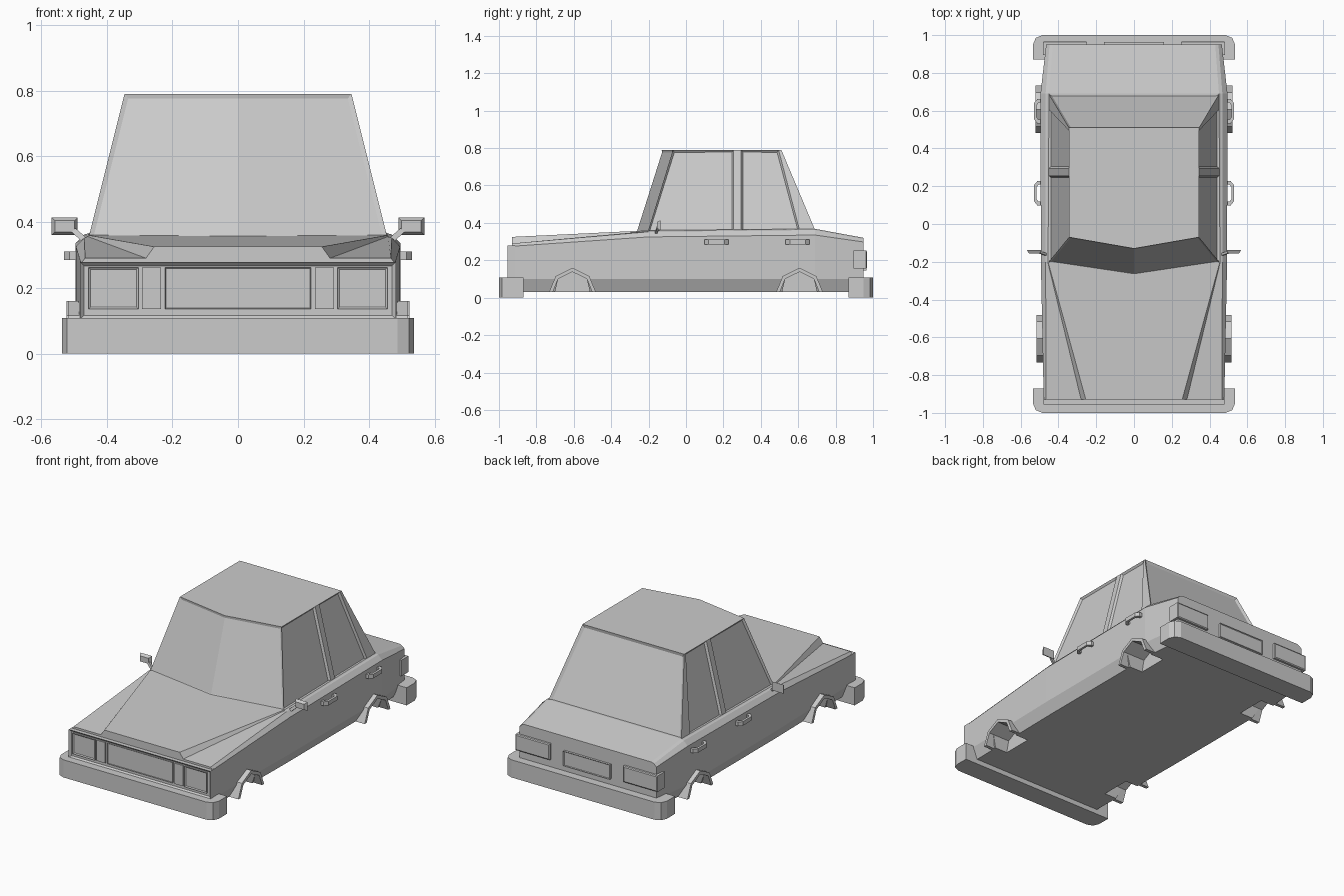
import bpy, bmesh
from mathutils import Vector

if "Cube" in bpy.data.objects:
    bpy.data.objects.remove(bpy.data.objects["Cube"])


def finish(name, bm):
    bmesh.ops.recalc_face_normals(bm, faces=bm.faces)
    me = bpy.data.meshes.new(name)
    bm.to_mesh(me)
    bm.free()
    ob = bpy.data.objects.new(name, me)
    bpy.context.collection.objects.link(ob)
    return ob


def loft(bm, rings):
    # Bridge closed rings of points and cap both ends
    vs = [[bm.verts.new(p) for p in r] for r in rings]
    n = len(vs[0])
    sides = []
    for a, b in zip(vs, vs[1:]):
        for i in range(n):
            j = (i + 1) % n
            sides.append(bm.faces.new((a[i], a[j], b[j], b[i])))
    caps = [bm.faces.new(vs[0]), bm.faces.new(vs[-1])]
    return sides, caps


def solid(name, rings):
    bm = bmesh.new()
    loft(bm, rings)
    return finish(name, bm)


def panel(name, x, y, z, sign, inset=0.0, depth=0.0):
    # Box whose outward face (towards sign * y) may carry an inset
    bm = bmesh.new()
    rings = [[(a, b, c) for a, c in ((x[0], z[0]), (x[1], z[0]), (x[1], z[1]), (x[0], z[1]))] for b in y]
    loft(bm, rings)
    bmesh.ops.recalc_face_normals(bm, faces=bm.faces)
    if inset:
        f = [f for f in bm.faces if f.normal.y * sign > 0.9]
        bmesh.ops.inset_individual(bm, faces=f, thickness=inset, depth=depth)
    return finish(name, bm)


def side_prism(name, pts, x0, x1):
    return solid(name, [[(x, y, z) for y, z in pts] for x in (x0, x1)])


# Lower body: cross-sections along the length
sections = [  # y, sill half width, half width, shoulder z, edge, valley, ridge
    (-0.93, 0.45, 0.478, 0.275, (0.465, 0.29), (0.28, 0.29), (0.255, 0.325)),
    (-0.20, 0.46, 0.493, 0.325, (0.468, 0.352), (0.457, 0.356), (0.455, 0.36)),
    (0.69, 0.46, 0.495, 0.335, (0.468, 0.362), (0.457, 0.365), (0.45, 0.368)),
    (0.95, 0.44, 0.465, 0.298, (0.447, 0.314), (0.44, 0.317), (0.43, 0.32)),
]
rings = []
for y, xb, w, zs, edge, valley, ridge in sections:
    half = [(xb, 0.03), (w, 0.10), (w, zs), edge, valley, ridge]
    rings.append([(x, y, z) for x, z in half] + [(-x, y, z) for x, z in reversed(half)])
body = solid("body", rings)

# Wheel wells and flared arch rims
outer = [(-0.125, 0.03), (-0.09, 0.115), (0, 0.16), (0.09, 0.115), (0.125, 0.03)]
inner = [(-0.105, 0.03), (-0.077, 0.1), (0, 0.138), (0.077, 0.1), (0.105, 0.03)]
for s in (-1, 1):
    for label, yc in (("front", -0.607), ("rear", 0.607)):
        well = [(y + yc, z) for y, z in inner]
        well[0] = (well[0][0], -0.02)
        well[-1] = (well[-1][0], -0.02)
        cutter = side_prism("wheel_well_cutter", well, s * 0.37, s * 0.6)
        cutter.hide_render = True
        cutter.display_type = 'WIRE'
        mod = body.modifiers.new("wheel_well", 'BOOLEAN')
        mod.operation = 'DIFFERENCE'
        mod.solver = 'EXACT'
        mod.object = cutter
        rim = [(y + yc, z) for y, z in outer + inner[::-1]]
        side_prism(label + "_wheel_arch", rim, s * 0.45, s * (0.515 if yc < 0 else 0.522))

# Cabin with recessed windows
base = [(0.455, -0.205), (0.455, 0.255), (0.455, 0.295), (0.455, 0.61), (0.455, 0.695)]
roof = [(0.345, -0.07), (0.345, 0.255), (0.345, 0.295), (0.345, 0.495), (0.345, 0.51)]


def cabin_ring(half, nose, z):
    return [(0, nose, z)] + [(x, y, z) for x, y in half] + [(-x, y, z) for x, y in reversed(half)]


bm = bmesh.new()
sides, caps = loft(bm, [cabin_ring(base, -0.27, 0.35), cabin_ring(roof, -0.13, 0.79)])
bmesh.ops.recalc_face_normals(bm, faces=bm.faces)
bmesh.ops.inset_region(bm, faces=[sides[0], sides[10]], thickness=0.013, depth=-0.006, use_even_offset=True)
bmesh.ops.inset_region(bm, faces=[sides[5]], thickness=0.016, depth=-0.01, use_even_offset=True)
bmesh.ops.inset_individual(bm, faces=[sides[i] for i in (1, 3, 7, 9)], thickness=0.013, depth=-0.012)
finish("cabin", bm)

# Bumpers with rounded outer corners
corner = [(0.535, 0.87), (0.535, 0.95), (0.52, 0.985), (0.485, 1.0)]
for s, label in ((-1, "front"), (1, "rear")):
    outline = [(x, s * y) for x, y in corner] + [(-x, s * y) for x, y in reversed(corner)]
    solid(label + "_bumper", [[(x, y, z) for x, y in outline] for z in (0, 0.108)])

# Nose frame, grille and front lamps
panel("nose_frame", (-0.48, 0.48), (-0.955, -0.915), (0.105, 0.278), -1, 0.016, -0.012)
panel("grille", (-0.222, 0.222), (-0.95, -0.93), (0.135, 0.262), -1, 0.004, -0.003)
for s in (-1, 1):
    panel("indicator_lamp", (s * 0.235, s * 0.292), (-0.952, -0.93), (0.135, 0.262), -1)
    panel("headlamp", (s * 0.303, s * 0.455), (-0.953, -0.93), (0.135, 0.262), -1, 0.009, -0.005)

    # Tail lamps wrapping the rear corners
    panel("tail_lamp", (s * 0.25, s * 0.482), (0.895, 0.963), (0.155, 0.253), 1, 0.008, 0.004)

    # Door handles: bars standing off the doors on two legs
    for y in (0.163, 0.597):
        arc = [(0.485, -0.064), (0.512, -0.064), (0.53, -0.042), (0.53, 0.042), (0.512, 0.064), (0.485, 0.064),
               (0.485, 0.045), (0.505, 0.045), (0.516, 0.032), (0.516, -0.032), (0.505, -0.045), (0.485, -0.045)]
        solid("door_handle", [[(s * x, y + d, z) for x, d in arc] for z in (0.285, 0.31)])

    # Door mirrors on slanted arms
    shell = []
    for y, m in ((-0.155, 0.01), (-0.137, 0.0)):
        x0, x1, z0, z1 = 0.488 + m, 0.567 - m, 0.36 + m, 0.414 - m
        shell.append([(s * x0, y, z0), (s * x1, y, z0), (s * x1, y, z1), (s * x0, y, z1)])
    solid("door_mirror", shell)
    arm = []
    for x, y, z in ((0.455, -0.165, 0.335), (0.5, -0.15, 0.375)):
        arm.append([(s * (x + a), y + b, z - a) for a, b in ((-0.006, -0.006), (0.006, -0.006), (0.006, 0.006), (-0.006, 0.006))])
    solid("mirror_arm", arm)

# Rear plate panel
panel("rear_plate", (-0.158, 0.158), (0.94, 0.964), (0.145, 0.235), 1, 0.006, -0.004)
